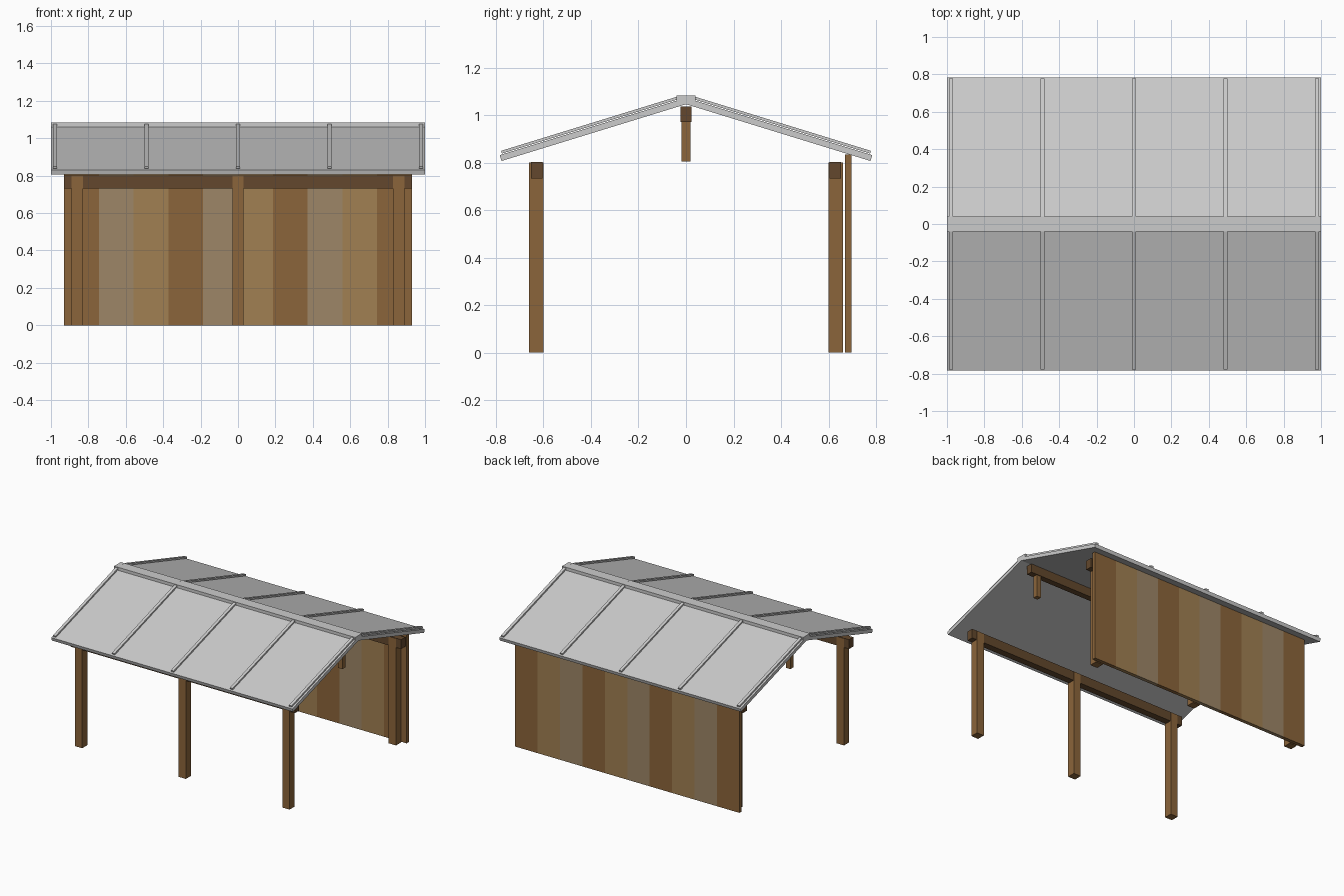
import bpy
import math

if "Cube" in bpy.data.objects:
    bpy.data.objects.remove(bpy.data.objects["Cube"])


def mat(name, rgb):
    m = bpy.data.materials.new(name)
    m.diffuse_color = (*rgb, 1)
    m.use_nodes = True
    m.node_tree.nodes["Principled BSDF"].inputs["Base Color"].default_value = m.diffuse_color
    return m


post_wood = mat("post_wood", (0.26, 0.13, 0.043))
beam_wood = mat("beam_wood", (0.125, 0.064, 0.026))
planks = [mat("plank_brown", (0.26, 0.13, 0.043)),
          mat("plank_grey", (0.34, 0.24, 0.135)),
          mat("plank_tan", (0.355, 0.215, 0.085))]


def box(name, centre, size, material=None, tilt=0.0):
    bpy.ops.mesh.primitive_cube_add(size=1, location=centre)
    ob = bpy.context.object
    ob.name = name
    ob.scale = size
    bpy.ops.object.transform_apply(location=False, rotation=False, scale=True)
    ob.rotation_euler.x = tilt
    if material:
        ob.data.materials.append(material)
    return ob


# Posts and eave beams on both long sides
POST_X = (-0.86, 0, 0.86)
for side, s in (("front", -1), ("back", 1)):
    for x in POST_X:
        box(side + "_post", (x, s * 0.63, 0.4), (0.06, 0.06, 0.8), post_wood)
    box(side + "_beam", (0, s * 0.628, 0.767), (1.86, 0.05, 0.07), beam_wood)

# Ridge beam on short king posts
box("ridge_beam", (0, 0, 1.004), (1.86, 0.045, 0.065), beam_wood)
for x in POST_X:
    box("king_post", (x, 0, 0.893), (0.036, 0.036, 0.176), post_wood)

# Back wall of vertical planks in three repeating shades
W = 0.186
for i in range(10):
    box("wall_plank", (-0.93 + W * (i + 0.5), 0.682, 0.417),
        (W, 0.027, 0.834), planks[i % 3])

# Two sloping roof panels with raised battens
RIDGE_Z, EAVE_Y, DROP = 1.059, 0.78, 0.24
pitch = math.atan2(DROP, EAVE_Y)


def on_slope(x, s, y, lift):
    """Point above the roof centre plane, lifted along its normal."""
    return (x, s * (y + lift * math.sin(pitch)),
            RIDGE_Z - y * DROP / EAVE_Y + lift * math.cos(pitch))


for side, s in (("front", -1), ("back", 1)):
    box(side + "_roof_panel", on_slope(0, s, EAVE_Y / 2, 0),
        (2, math.hypot(EAVE_Y, DROP), 0.026), None, -s * pitch)
    for i in range(-2, 3):
        box(side + "_roof_batten", on_slope(i * 0.489, s, 0.39, 0.0225),
            (0.022, 0.76 / math.cos(pitch), 0.012), None, -s * pitch)

# Ridge cap
box("ridge_cap", (0, 0, 1.068), (2, 0.08, 0.03))
